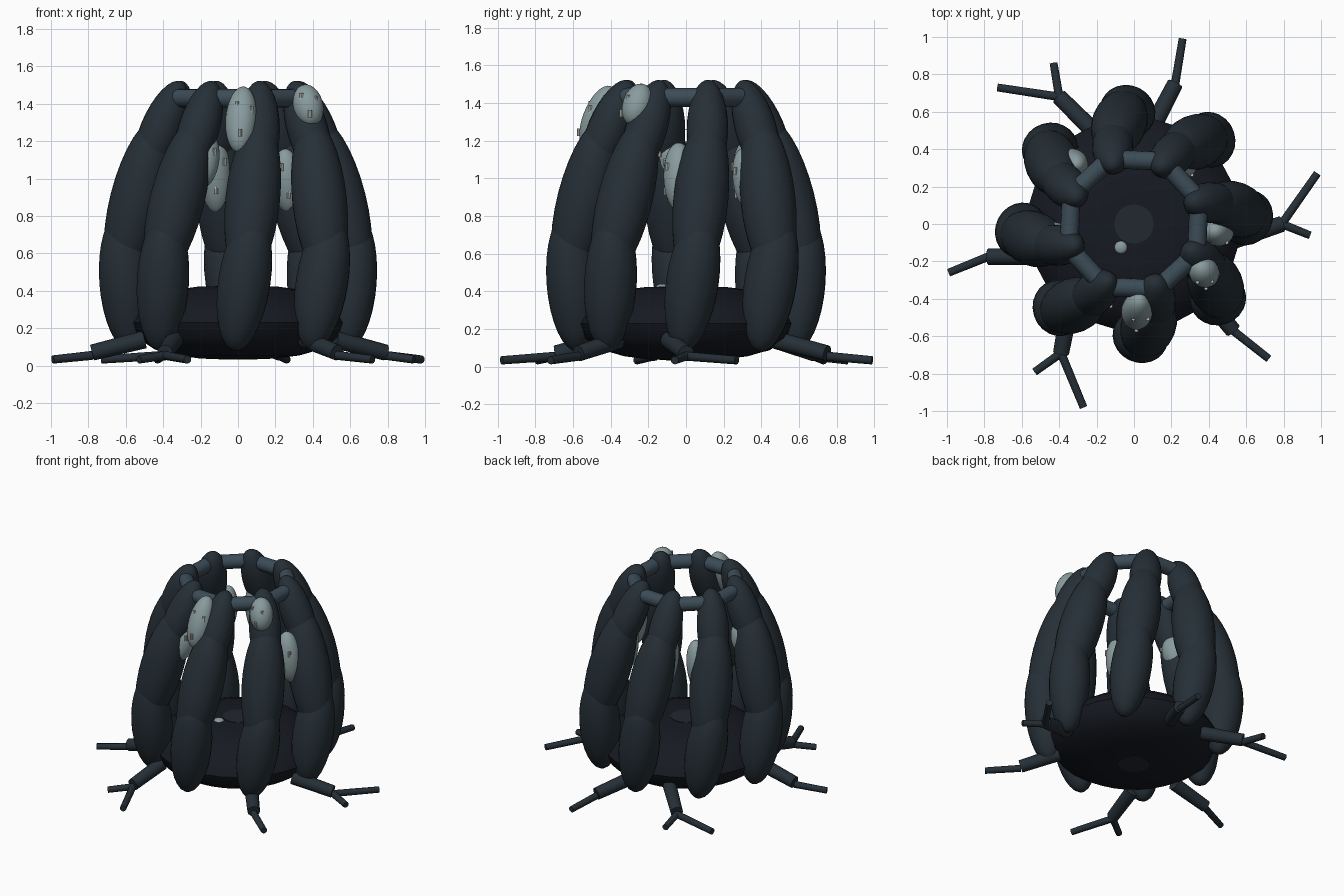
import bpy, bmesh, math
from mathutils import Vector, Matrix

if "Cube" in bpy.data.objects:
    bpy.data.objects.remove(bpy.data.objects["Cube"])


def material(name, rgb):
    m = bpy.data.materials.new(name)
    m.diffuse_color = (*rgb, 1)
    m.use_nodes = True
    m.node_tree.nodes["Principled BSDF"].inputs["Base Color"].default_value = m.diffuse_color
    return m


STONE = material("slate", (0.019, 0.029, 0.038))
RING = material("lighter_slate", (0.045, 0.072, 0.095))
CORE = material("near_black", (0.008, 0.01, 0.015))
POLE = material("dark_slate", (0.016, 0.021, 0.028))
PALE = material("pale_growth", (0.25, 0.33, 0.34))
STUD = material("stud_bone", (0.5, 0.52, 0.48))


def finish(name, bm, mat):
    me = bpy.data.meshes.new(name)
    bm.to_mesh(me)
    bm.free()
    ob = bpy.data.objects.new(name, me)
    bpy.context.collection.objects.link(ob)
    me.materials.append(mat)
    bpy.context.view_layer.objects.active = ob
    ob.select_set(True)
    bpy.ops.object.shade_smooth_by_angle(angle=math.radians(40))
    ob.select_set(False)


def frame(a, b):
    """Matrix placing local z along a->b, centred between them."""
    rot = (b - a).to_track_quat('Z', 'Y').to_matrix().to_4x4()
    return Matrix.Translation((a + b) / 2) @ rot


def ellipsoid(bm, a, b, r):
    a, b = Vector(a), Vector(b)
    m = frame(a, b) @ Matrix.Diagonal((r, r, (b - a).length / 2, 1))
    bmesh.ops.create_uvsphere(bm, u_segments=24, v_segments=16, radius=1, matrix=m)


def rod(bm, a, b, r1, r2, n=12):
    a, b = Vector(a), Vector(b)
    bmesh.ops.create_cone(bm, cap_ends=True, segments=n, radius1=r1, radius2=r2,
                          depth=(b - a).length, matrix=frame(a, b))


def polar(deg, r, z):
    t = math.radians(deg)
    return Vector((r * math.cos(t), r * math.sin(t), z))


# Eight twisting ribs, each three overlapping stretched ellipsoids
SEGMENTS = [((-92, .575, .08), (-82, .635, .82), .14),
            ((-87, .65, .45), (-74, .445, 1.32), .147),
            ((-78, .535, 1.0), (-69, .325, 1.52), .11)]
for k in range(8):
    bm = bmesh.new()
    for (a0, r0, z0), (a1, r1, z1), rad in SEGMENTS:
        ellipsoid(bm, polar(a0 + 45 * k, r0, z0), polar(a1 + 45 * k, r1, z1), rad)
    finish(f"rib_{k}", bm, STONE)

# Octagonal top ring of short rods
bm = bmesh.new()
for k in range(8):
    rod(bm, polar(-70 + 45 * k, .37, 1.43), polar(-25 + 45 * k, .37, 1.43), .05, .05, 16)
finish("top_ring", bm, RING)

# Dark core: lathed cushion
profile = [(0.11, .425), (.22, .422), (.34, .405), (.45, .36), (.53, .3), (.57, .23),
           (.54, .15), (.45, .09), (.33, .055), (.2, .038), (.11, .035)]
bm = bmesh.new()
N = 32
rows = [[bm.verts.new(polar(360 * i / N, r, z)) for i in range(N)] for r, z in profile]
for up, lo in zip(rows, rows[1:]):
    for i in range(N):
        j = (i + 1) % N
        bm.faces.new((up[i], lo[i], lo[j], up[j]))
bm.faces.new(rows[0])
bm.faces.new(rows[-1][::-1])
finish("core_cushion", bm, CORE)

# Flat discs at the poles of the core
bm = bmesh.new()
rod(bm, (0, 0, .032), (0, 0, .428), .105, .105, 24)
finish("core_pole_discs", bm, POLE)

# Roots: thick stub (start, end) then thin twigs to tips
ROOTS = [((.08, .48), (.22, .75), [(.26, .99)]),
         ((-.2, .48), (-.4, .68), [(-.43, .86), (-.73, .73)]),
         ((-.5, -.17), (-.78, -.175), [(-.99, -.26)]),
         ((-.34, -.42), (-.39, -.69), [(-.53, -.79), (-.27, -.98)]),
         ((.36, -.36), (.53, -.57), [(.72, -.72)]),
         ((.52, -.09), (.79, 0), [(.98, .27), (.94, -.06)])]
for k, (s, e, tips) in enumerate(ROOTS):
    bm = bmesh.new()
    rod(bm, (*s, .14), (*e, .07), .048, .043)
    for t in tips:
        rod(bm, (*e, .055), (*t, .033), .024, .022, 10)
    finish(f"root_{k}", bm, STONE)

# Pale growths on the ribs: lower end, upper end, radius
GROWTHS = [((.005, -.53, 1.14), (.03, -.40, 1.49), .085),
           ((.4, -.29, 1.28), (.35, -.225, 1.5), .08),
           ((-.11, .45, .81), (-.13, .37, 1.24), .085),
           ((-.37, .32, .8), (-.3, .32, 1.2), .085),
           ((.47, -.03, .82), (.43, -.04, 1.19), .085),
           ((.28, .36, .81), (.25, .3, 1.16), .08),
           ((-.2, -.42, .95), (-.16, -.36, 1.25), .08),
           ((-.46, -.07, .97), (-.39, -.08, 1.22), .085)]
for k, (a, b, r) in enumerate(GROWTHS):
    bm = bmesh.new()
    ellipsoid(bm, a, b, r)
    finish(f"growth_{k}", bm, PALE)
    # Tiny upright studs on the growth surface
    bm = bmesh.new()
    a, b = Vector(a), Vector(b)
    for f, deg in ((.3, -90), (.65, -50), (.72, -110)):
        p = a.lerp(b, f) + polar(deg, r * math.sqrt(1 - (2 * f - 1) ** 2), 0)
        rod(bm, p - Vector((0, 0, .02)), p + Vector((0, 0, .02)), .01, .01, 8)
    finish(f"studs_{k}", bm, STUD)

# Small pale bump on the core
bm = bmesh.new()
ellipsoid(bm, (-.07, -.125, .4), (-.07, -.125, .44), .035)
finish("core_bump", bm, PALE)
